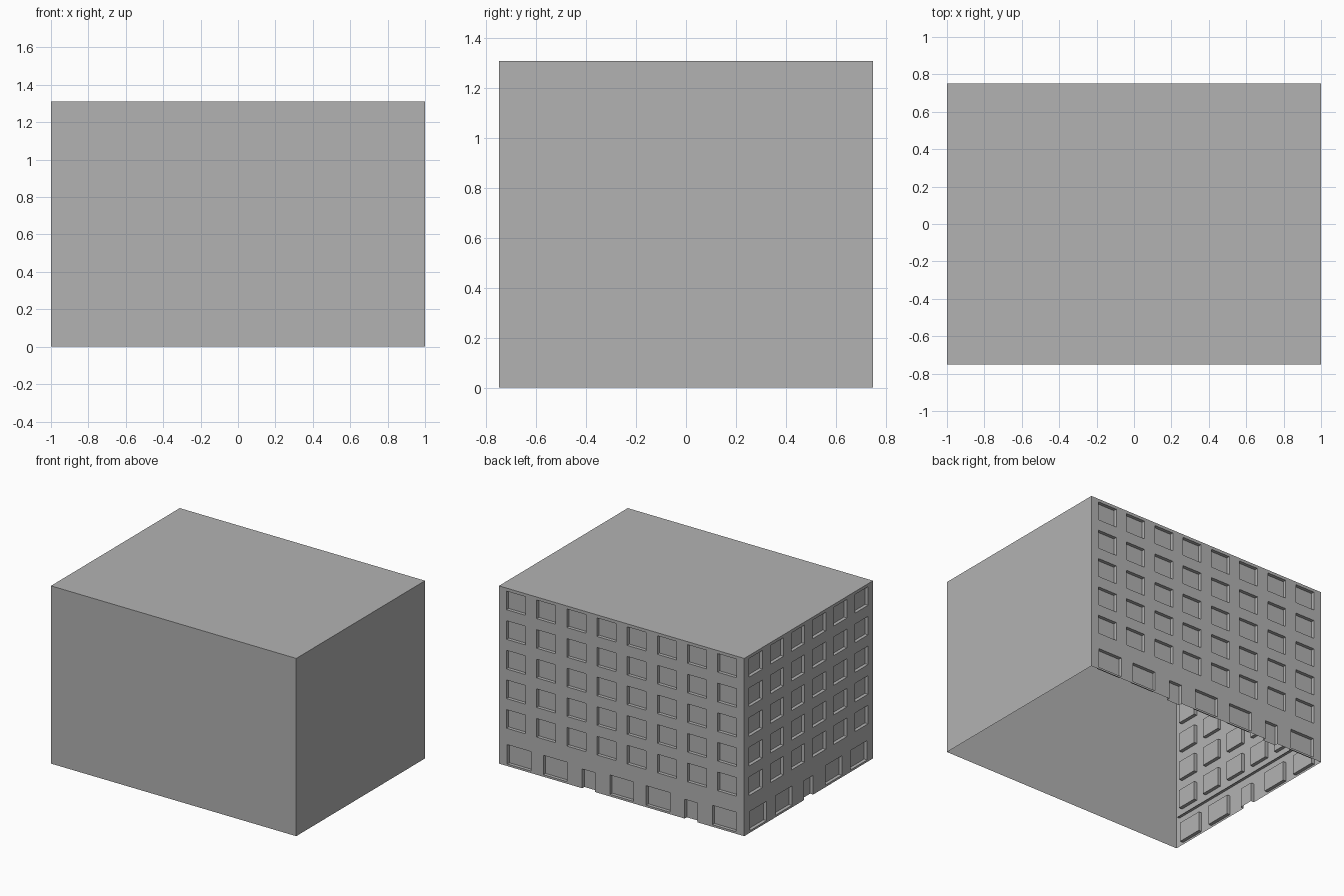
import bpy
import bmesh

if "Cube" in bpy.data.objects:
    bpy.data.objects.remove(bpy.data.objects["Cube"], do_unlink=True)

HX, HY, H = 1.0, 0.75, 1.31      # half width, half depth, height
FLOORS = 6
STOREY = H / FLOORS
RECESS = 0.025                   # depth of windows and doors
BAY = 0.246                      # spacing of upper windows

grey = bpy.data.materials.new("plain_grey")
grey.use_nodes = True
grey.diffuse_color = (0.448, 0.448, 0.448, 1)
grey.node_tree.nodes["Principled BSDF"].inputs["Base Color"].default_value = grey.diffuse_color


def make_object(name, quads):
    """Turn a list of quads (corner points) into one flat shaded object."""
    bm = bmesh.new()
    for quad in quads:
        bm.faces.new([bm.verts.new(p) for p in quad])
    bmesh.ops.remove_doubles(bm, verts=bm.verts, dist=0.0001)
    mesh = bpy.data.meshes.new(name)
    bm.to_mesh(mesh)
    bm.free()
    mesh.materials.append(grey)
    obj = bpy.data.objects.new(name, mesh)
    bpy.context.collection.objects.link(obj)
    return obj


def panel(u0, u1, z0, z1, d=0.0):
    return [(u0, z0, d), (u1, z0, d), (u1, z1, d), (u0, z1, d)]


def opening(u0, u1, a, b, z0, z1):
    """Recessed pane with reveals, and wall below and above it."""
    d = RECESS
    quads = [panel(u0, u1, a, b, d), panel(u0, u1, b, z1),
             [(u0, a, 0), (u0, a, d), (u0, b, d), (u0, b, 0)],
             [(u1, a, d), (u1, a, 0), (u1, b, 0), (u1, b, d)],
             [(u0, b, d), (u1, b, d), (u1, b, 0), (u0, b, 0)]]
    if a > z0:
        quads += [panel(u0, u1, z0, a),
                  [(u0, a, 0), (u1, a, 0), (u1, a, d), (u0, a, d)]]
    return quads


def storey(length, z0, openings):
    """One floor: openings are (centre, width, bottom, top), left to right."""
    z1, quads, u = z0 + STOREY, [], 0.0
    for centre, width, a, b in openings:
        u0, u1 = centre - width / 2, centre + width / 2
        quads.append(panel(u, u0, z0, z1))
        quads += opening(u0, u1, z0 + a, z0 + b, z0, z1)
        u = u1
    quads.append(panel(u, length, z0, z1))
    return quads


def facade(name, length, columns, ground, place):
    # Ground floor: wide shop windows (W) and doors (D)
    kinds = {"W": (0.193, 0.015, 0.158), "D": (0.105, 0.0, 0.142)}
    quads = storey(length, 0, [(c, *kinds[k]) for k, c in ground])
    # Upper floors: evenly spaced windows
    first = length / 2 - BAY * (columns - 1) / 2
    windows = [(first + BAY * i, 0.155, 0.059, 0.196) for i in range(columns)]
    for floor in range(1, FLOORS):
        quads += storey(length, floor * STOREY, windows)
    # Narrow inner ledge above the ground floor
    s, m = STOREY, 0.03
    quads.append([(m, s, 0.02), (length - m, s, 0.02), (length - m, s, 0), (m, s, 0)])
    return make_object(name, [[place(*p) for p in q] for q in quads])


# Two detailed walls
facade("back_wall", 2 * HX, 8,
       zip("WWDWWDW", (0.164, 0.459, 0.731, 1.002, 1.297, 1.567, 1.837)),
       lambda u, z, d: (HX - u, HY - d, z))
facade("right_wall", 2 * HY, 6,
       zip("WWDWW", (0.164, 0.459, 0.75, 1.041, 1.336)),
       lambda u, z, d: (-HX + d, HY - u, z))

# Plain walls and flat roof; the underside is open
make_object("front_wall", [[(-HX, -HY, 0), (HX, -HY, 0), (HX, -HY, H), (-HX, -HY, H)]])
make_object("left_wall", [[(HX, -HY, 0), (HX, HY, 0), (HX, HY, H), (HX, -HY, H)]])
make_object("roof", [[(-HX, -HY, H), (HX, -HY, H), (HX, HY, H), (-HX, HY, H)]])
